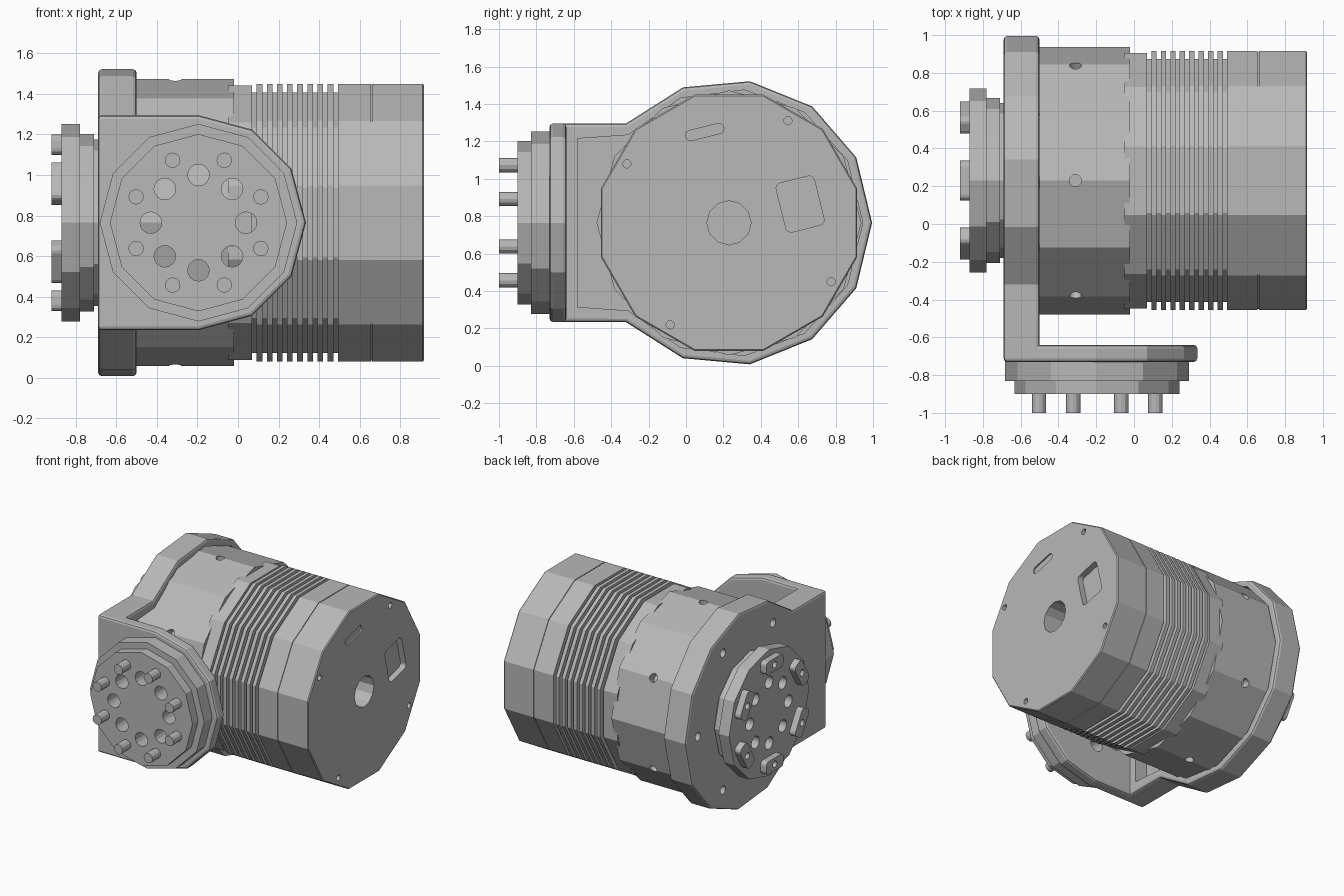
import bpy, bmesh, math
from mathutils import Matrix, Vector

if "Cube" in bpy.data.objects:
    bpy.data.objects.remove(bpy.data.objects["Cube"])

grey = bpy.data.materials.new("machined_grey")
grey.diffuse_color = (0.48, 0.48, 0.48, 1)
grey.use_nodes = True
grey.node_tree.nodes["Principled BSDF"].inputs["Base Color"].default_value = grey.diffuse_color

CY, CZ = 0.23, 0.765      # main axis, runs along x
FX = -0.195               # front tool plate axis, runs along y


def finish(name, bm):
    bmesh.ops.recalc_face_normals(bm, faces=bm.faces)
    me = bpy.data.meshes.new(name)
    bm.to_mesh(me)
    bm.free()
    me.materials.append(grey)
    ob = bpy.data.objects.new(name, me)
    bpy.context.collection.objects.link(ob)
    return ob


def place(axis, t, u, v):
    """t runs along the axis, u and v span the cross-section"""
    return Vector((t, u, v)) if axis == 'x' else Vector((u, t, v))


def add_lathe(bm, axis, c, profile, n, phase=0.0):
    rings = []
    for t, r in profile:
        rings.append([bm.verts.new(place(axis, t, c[0] + r * math.cos(phase + k * math.tau / n),
                                         c[1] + r * math.sin(phase + k * math.tau / n)))
                      for k in range(n)])
    for a, b in zip(rings, rings[1:]):
        for k in range(n):
            bm.faces.new((a[k], a[(k + 1) % n], b[(k + 1) % n], b[k]))
    bm.faces.new(rings[0])
    bm.faces.new(rings[-1])


def lathe(name, axis, c, profile, n, phase=0.0):
    bm = bmesh.new()
    add_lathe(bm, axis, c, profile, n, phase)
    return finish(name, bm)


def add_slab(bm, axis, outline, t0, t1):
    a = [bm.verts.new(place(axis, t0, u, v)) for u, v in outline]
    b = [bm.verts.new(place(axis, t1, u, v)) for u, v in outline]
    n = len(a)
    for k in range(n):
        bm.faces.new((a[k], a[(k + 1) % n], b[(k + 1) % n], b[k]))
    bm.faces.new(a)
    bm.faces.new(b)


def slab(name, axis, outline, t0, t1):
    bm = bmesh.new()
    add_slab(bm, axis, outline, t0, t1)
    return finish(name, bm)


def round_rect(c, w, h, r, angle, steps=4):
    pts = []
    for q, (sx, sy) in enumerate(((1, 1), (-1, 1), (-1, -1), (1, -1))):
        for i in range(steps + 1):
            a = (q + i / steps) * math.pi / 2
            x = sx * (w / 2 - r) + r * math.cos(a)
            y = sy * (h / 2 - r) + r * math.sin(a)
            pts.append((c[0] + x * math.cos(angle) - y * math.sin(angle),
                        c[1] + x * math.sin(angle) + y * math.cos(angle)))
    return pts


def circle_points(c, r, count, start=0.0):
    return [(c[0] + r * math.cos(math.radians(start + k * 360 / count)),
             c[1] + r * math.sin(math.radians(start + k * 360 / count))) for k in range(count)]


def arc(c, r, a0, a1, steps):
    return [(c[0] + r * math.cos(math.radians(a0 + (a1 - a0) * k / steps)),
             c[1] + r * math.sin(math.radians(a0 + (a1 - a0) * k / steps))) for k in range(steps + 1)]


def apply_mod(ob, kind, **settings):
    m = ob.modifiers.new(kind, kind)
    for k, v in settings.items():
        setattr(m, k, v)
    bpy.context.view_layer.objects.active = ob
    bpy.ops.object.modifier_apply(modifier=m.name)


def cut(objects, build):
    """build(bm) fills a throwaway cutter that is subtracted from the objects"""
    bm = bmesh.new()
    build(bm)
    cutter = finish("cutter", bm)
    cutter.hide_render = True
    for ob in objects:
        apply_mod(ob, 'BOOLEAN', object=cutter, operation='DIFFERENCE', solver='EXACT')
    bpy.data.objects.remove(cutter)


def drill(objects, axis, points, r, t0, t1, n=12):
    def build(bm):
        for p in points:
            add_lathe(bm, axis, p, [(t0, r), (t1, r)], n)
    cut(objects, build)


MAIN = (CY, CZ)
FRONT = (FX, CZ)
FLAT = math.pi / 12       # phase that puts flats on the four sides

# motor housing with cooling fins and a seam before the end cap
R = 0.709
profile = [(-0.05, 0.70), (0.07, 0.70)]
for k in range(9):
    x = 0.07 + 0.05 * k
    profile += [(x, 0.665), (x + 0.022, 0.665), (x + 0.022, R), (x + 0.05, R)]
profile += [(0.655, R), (0.655, R - 0.006), (0.661, R - 0.006), (0.661, R), (0.91, R), (0.917, R - 0.007)]
housing = lathe("motor_housing", 'x', MAIN, profile, 12, FLAT)
drill([housing], 'x', [MAIN], 0.118, 0.5, 1.0, 12)
drill([housing], 'x', circle_points(MAIN, 0.63, 4, 60), 0.022, 0.84, 1.0)


def cap_pockets(bm):
    add_slab(bm, 'x', round_rect((0.61, 0.865), 0.21, 0.27, 0.03, math.radians(14)), 0.87, 1.0)
    add_slab(bm, 'x', round_rect((0.10, 1.25), 0.21, 0.055, 0.027, math.radians(14)), 0.905, 1.0)


cut([housing], cap_pockets)

# collar with six radial screw holes
collar = lathe("collar", 'x', MAIN, [(-0.62, 0.708), (-0.02, 0.708)], 12)


def radial_holes(bm):
    for k in range(6):
        a = math.radians(30 + 60 * k)
        d = Vector((0, math.cos(a), math.sin(a)))
        m = Matrix.Translation(Vector((-0.31, CY, CZ)) + d * 0.71) @ d.to_track_quat('Z', 'Y').to_matrix().to_4x4()
        bmesh.ops.create_cone(bm, cap_ends=True, segments=12, radius1=0.032, radius2=0.032, depth=0.14, matrix=m)


cut([collar], radial_holes)

# flange of the angle bracket, with rim and hollow foot
outline = [(-0.73, CZ - 0.53)] + arc(MAIN, 0.765, -136, 136, 10) + [(-0.73, CZ + 0.53)]
flange = slab("bracket_flange", 'x', outline, -0.69, -0.5)
apply_mod(flange, 'BEVEL', width=0.018, segments=2, limit_method='ANGLE', angle_limit=math.radians(60))
hollow = [(-0.58, CZ - 0.45)] + arc(MAIN, 0.715, -139, 139, 10) + [(-0.58, CZ + 0.45)]
cut([flange], lambda bm: add_slab(bm, 'x', hollow, -0.6, -0.4))
drill([flange], 'x', circle_points(MAIN, 0.61, 6), 0.032, -0.8, -0.62)

# front plate of the angle bracket
outline = [(-0.69, CZ - 0.53)] + arc(FRONT, 0.53, -90, 90, 6) + [(-0.69, CZ + 0.53)]
plate = slab("bracket_front_plate", 'y', outline, -0.73, -0.64)
apply_mod(plate, 'BEVEL', width=0.018, segments=2, limit_method='ANGLE', angle_limit=math.radians(60))

# stepped tool disc on the front plate, with holes and pins
disc_a = lathe("front_disc_large", 'y', FRONT, [(-0.83, 0.487), (-0.725, 0.487)], 12)
disc_b = lathe("front_disc_small", 'y', FRONT, [(-0.9, 0.437), (-0.825, 0.437)], 12)
drill([plate, disc_a, disc_b], 'y', circle_points(FRONT, 0.235, 8), 0.053, -1.1, -0.5, 16)
for p in circle_points(FRONT, 0.333, 8, 22.5):
    lathe("front_pin", 'y', p, [(-1.0, 0.038), (-0.85, 0.038)], 12)

# stepped mounting disc on the flange side
back = lathe("side_disc", 'x', MAIN,
             [(-0.87, 0.487), (-0.78, 0.487), (-0.78, 0.437), (-0.71, 0.437), (-0.71, 0.41), (-0.67, 0.41)], 12)
drill([back], 'x', circle_points(MAIN, 0.235, 8), 0.047, -1.0, -0.74, 16)

# six rounded lugs, each with a screw hole
for k, p in enumerate(circle_points(MAIN, 0.385, 6, 30)):
    lug = slab("side_lug", 'x', round_rect(p, 0.10, 0.21, 0.03, math.radians(30 + 60 * k), 3), -0.92, -0.86)
    drill([lug], 'x', [p], 0.025, -1.0, -0.885)
